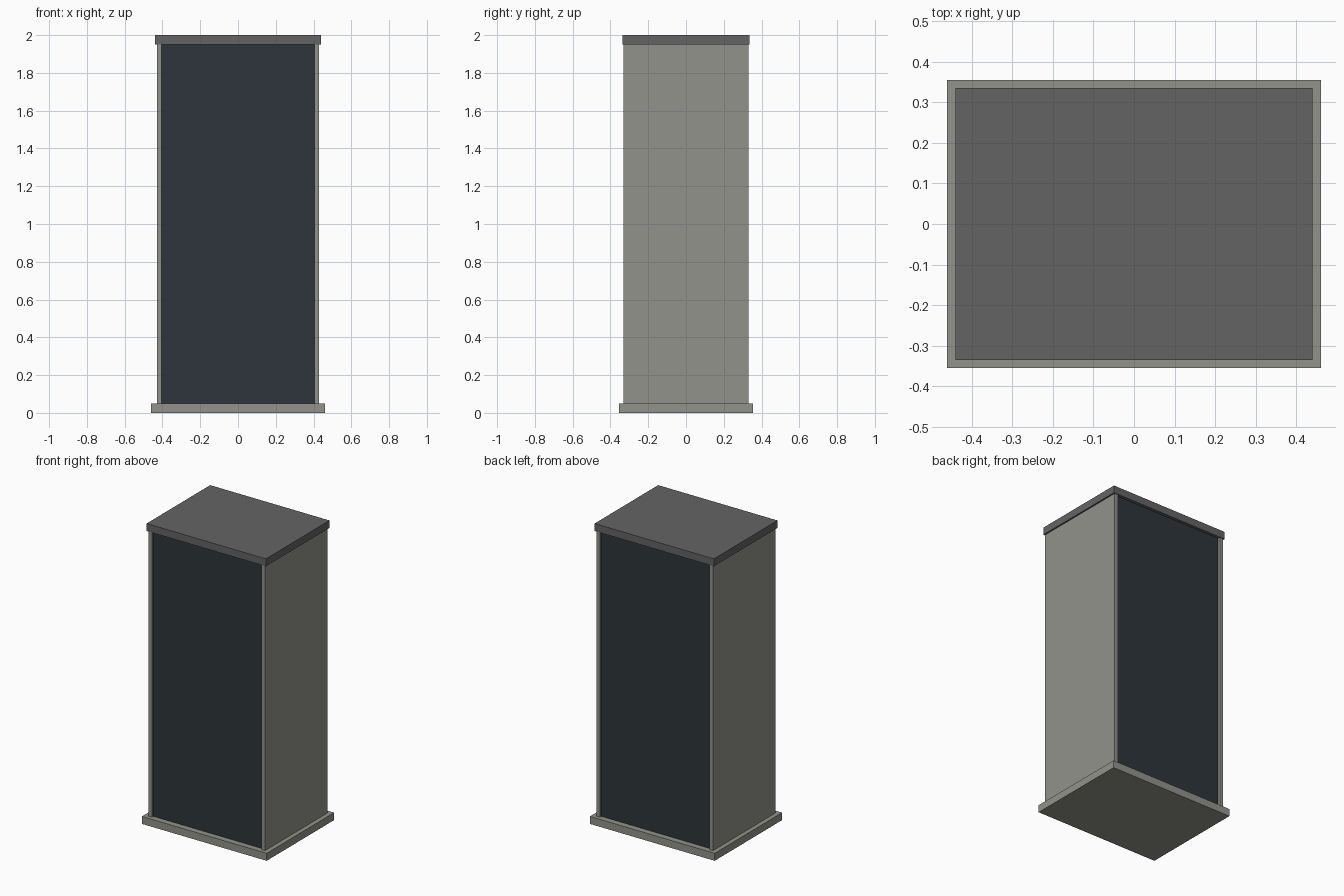
import bpy

cube = bpy.data.objects.get("Cube")
if cube:
    bpy.data.objects.remove(cube, do_unlink=True)


def material(name, rgb):
    mat = bpy.data.materials.new(name)
    mat.use_nodes = True
    colour = (*rgb, 1.0)
    mat.diffuse_color = colour
    mat.node_tree.nodes["Principled BSDF"].inputs["Base Color"].default_value = colour
    return mat


def box(name, half_x, half_y, z0, z1, mat, x=0.0, y=0.0):
    """Box with its centre at x, y, spanning z0 to z1."""
    bpy.ops.mesh.primitive_cube_add(size=2, location=(x, y, (z0 + z1) / 2))
    ob = bpy.context.object
    ob.name = name
    ob.scale = (half_x, half_y, (z1 - z0) / 2)
    bpy.ops.object.transform_apply(location=False, rotation=False, scale=True)
    ob.data.materials.append(mat)
    return ob


stone = material("warm grey", (0.288, 0.288, 0.258))
slate = material("dark slate", (0.027, 0.036, 0.043))
charcoal = material("charcoal grey", (0.127, 0.127, 0.127))

BASE_TOP, CAP_BOTTOM, HEIGHT = 0.05, 1.95, 2.0
OUTER, INNER = 0.43, 0.405
DEPTH, RECESS = 0.33, 0.015

# Plinth and lid
box("base", 0.46, 0.355, 0, BASE_TOP, stone)
box("top_cap", 0.44, 0.335, CAP_BOTTOM, HEIGHT, charcoal)

# Side walls, whose edges frame the front and back
for side, name in ((1, "left_wall"), (-1, "right_wall")):
    box(name, (OUTER - INNER) / 2, DEPTH, BASE_TOP, CAP_BOTTOM, stone,
        x=side * (OUTER + INNER) / 2)

# Recessed dark panels at the front and back
THICK = 0.01
for side, name in ((-1, "front_panel"), (1, "back_panel")):
    box(name, INNER, THICK, BASE_TOP, CAP_BOTTOM, slate,
        y=side * (DEPTH - RECESS - THICK))
